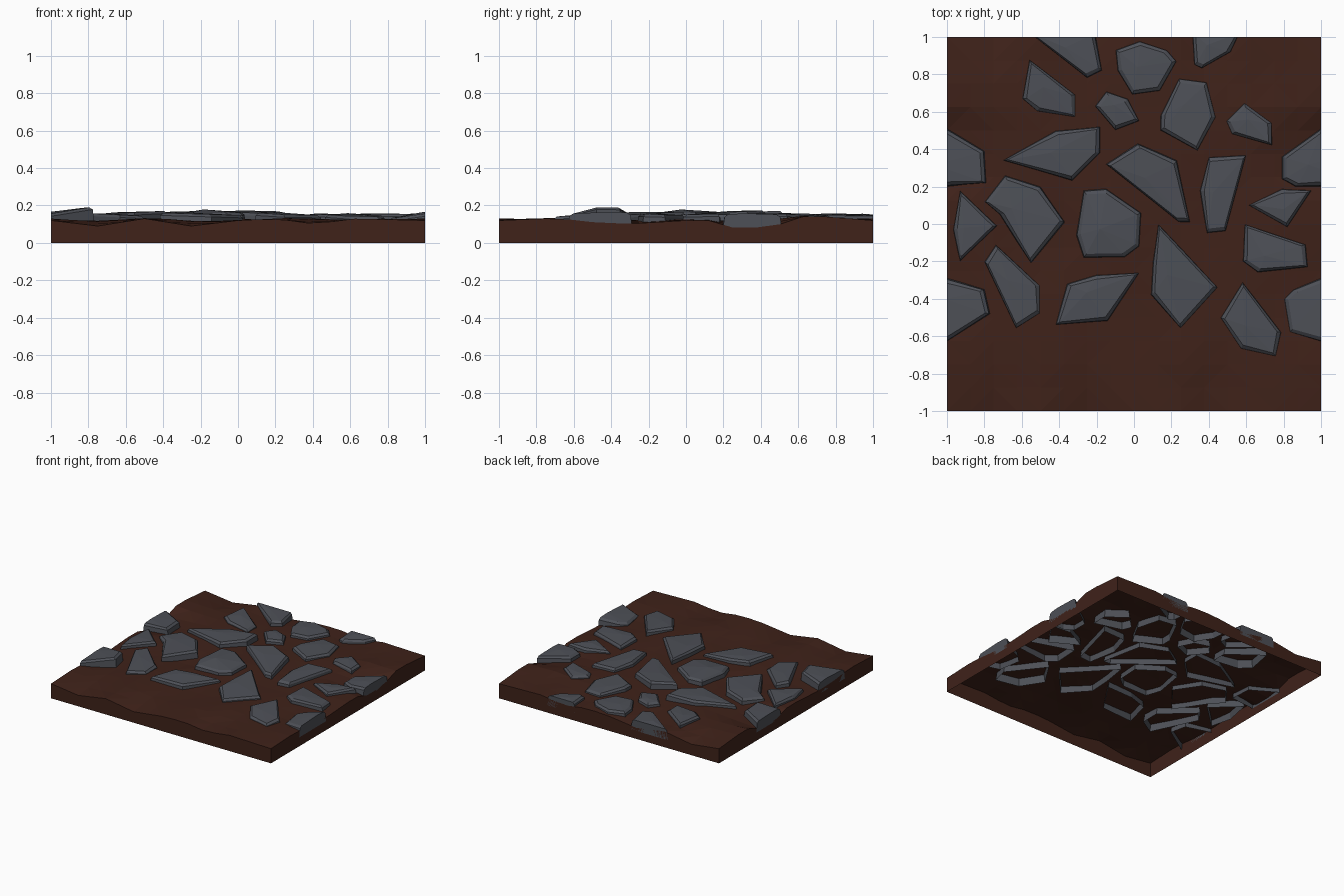
import bpy, bmesh, math, random
from mathutils import Vector

if "Cube" in bpy.data.objects:
    bpy.data.objects.remove(bpy.data.objects["Cube"])

random.seed(4)


def material(name, rgb):
    m = bpy.data.materials.new(name)
    m.diffuse_color = (*rgb, 1)
    m.use_nodes = True
    m.node_tree.nodes["Principled BSDF"].inputs["Base Color"].default_value = m.diffuse_color
    return m


def finish(bm, name, mat):
    me = bpy.data.meshes.new(name)
    bm.to_mesh(me)
    bm.free()
    ob = bpy.data.objects.new(name, me)
    bpy.context.collection.objects.link(ob)
    me.materials.append(mat)
    return ob


SOIL = material("soil", (0.05, 0.016, 0.010))
SLATE = material("slate", (0.075, 0.08, 0.095))


def lerp(profile, t):
    for (a, za), (b, zb) in zip(profile, profile[1:]):
        if t <= b:
            return za + (zb - za) * (t - a) / (b - a)
    return profile[-1][1]


# Edge height profiles of the soil (front/back edge in x, side edges in y)
FRONT = [(-1, .12), (-.75, .09), (-.5, .13), (-.25, .09), (0, .12), (.2, .13), (.42, .10), (.6, .13), (1, .12)]
SIDE = [(-1, .12), (-.75, .13), (-.62, .125), (-.45, .105), (-.25, .105), (0, .12), (.12, .12),
        (.25, .082), (.45, .082), (.62, .14), (.75, .14), (1, .12)]
BUMPS = [(.8, .58, .04), (-.8, .75, .025), (.3, -.75, .015), (-.4, -.8, .015), (-.4, -.1, -.01)]


def soil_height(x, y):
    z = .122 + (lerp(FRONT, x) - .12) * abs(y) ** 4 + (lerp(SIDE, y) - .12) * abs(x) ** 4
    z -= .002 * max(abs(x), abs(y)) ** 4
    fade = (1 - x ** 4) * (1 - y ** 4)
    for bx, by, h in BUMPS:
        z += fade * h * math.exp(-((x - bx) ** 2 + (y - by) ** 2) / .025)
    return z + fade * .008 * math.sin(7 * x + 2) * math.cos(6 * y)


# Soil: faceted top sheet with skirt walls, open underneath
bm = bmesh.new()
bmesh.ops.create_grid(bm, x_segments=16, y_segments=16, size=1)
for v in bm.verts:
    v.co.z = soil_height(v.co.x, v.co.y)
rim = [e for e in bm.edges if e.is_boundary]
skirt = bmesh.ops.extrude_edge_only(bm, edges=rim)["geom"]
for v in skirt:
    if isinstance(v, bmesh.types.BMVert):
        v.co.z = 0
bmesh.ops.triangulate(bm, faces=bm.faces[:])
bmesh.ops.recalc_face_normals(bm, faces=bm.faces[:])
finish(bm, "soil", SOIL)

count = 0


def stone(outline, z=.15, tilt=(0, 0), crown=.006, shift=0):
    """Bevelled slab from a plan outline, clipped to the tile, open below."""
    global count
    count += 1
    pts = [Vector(p) for p in outline]
    if sum(a.cross(b) for a, b in zip(pts, pts[1:] + pts[:1])) < 0:
        pts.reverse()
    c = sum(pts, Vector((0, 0))) / len(pts)
    top = lambda p: z + (p - c).dot(Vector(tilt))
    bm = bmesh.new()
    rings = []
    for inset, drop in ((-.004, None), (.006, .014), (.026, 0)):
        ring = []
        for p in pts:
            q = p - (p - c).normalized() * inset
            h = z - .085 if drop is None else top(q) - drop
            ring.append(bm.verts.new((q.x + shift, q.y, h)))
        rings.append(ring)
    n = len(pts)
    bm.faces.new(rings[0][::-1])
    for lo, hi in zip(rings, rings[1:]):
        for i in range(n):
            j = (i + 1) % n
            bm.faces.new((lo[i], lo[j], hi[j], hi[i]))
    off = c + (pts[0] - c) * .25
    peak = bm.verts.new((off.x + shift, off.y, top(off) + crown))
    for i in range(n):
        bm.faces.new((rings[2][i], rings[2][(i + 1) % n], peak))
    # Clip at the tile borders and cap the cuts
    for axis in ((1, 0, 0), (-1, 0, 0), (0, 1, 0)):
        bm.normal_update()
        cut = bmesh.ops.bisect_plane(bm, geom=bm.verts[:] + bm.edges[:] + bm.faces[:],
                                     plane_co=axis, plane_no=axis, clear_outer=True)["geom_cut"]
        edges = [e for e in cut if isinstance(e, bmesh.types.BMEdge)]
        if edges:
            bmesh.ops.holes_fill(bm, edges=edges)
    bmesh.ops.recalc_face_normals(bm, faces=bm.faces[:])
    bmesh.ops.delete(bm, geom=[f for f in bm.faces if f.normal.z < -.95], context="FACES_ONLY")
    finish(bm, f"stone_{count:02d}", SLATE)


# Back row
stone([(-.57, 1.03), (-.25, .78), (-.17, .82), (-.21, 1.03)], .15)
stone([(-.1, .93), (.03, .98), (.18, .93), (.23, .87), (.14, .71), (-.01, .69), (-.09, .82)], .15)
stone([(.31, 1.03), (.32, .85), (.36, .83), (.52, .92), (.57, 1.03)], .145)
stone([(-.56, .88), (-.6, .67), (-.52, .6), (-.31, .57), (-.31, .69)], .148, (-.05, .02))
stone([(-.15, .71), (-.21, .63), (-.1, .5), (.03, .55), (-.03, .67)], .148)
stone([(.24, .78), (.14, .58), (.14, .5), (.34, .39), (.44, .57), (.39, .76)], .152, (-.04, -.03))
stone([(.59, .65), (.49, .55), (.52, .48), (.74, .42), (.74, .54)], .15, (.04, 0))
# Middle rows
stone([(-.42, .5), (-.18, .52), (-.18, .38), (-.33, .23), (-.7, .34)], .162, (.04, .02))
stone([(.02, .43), (.23, .34), (.3, .01), (.24, .01), (-.15, .32)], .164, (0, .05))
stone([(.4, .36), (.6, .37), (.49, -.04), (.39, -.05), (.35, .18)], .152)
stone([(.61, .1), (.79, .19), (.95, .18), (.82, -.02)], .15, (.04, 0))
stone([(-.69, .26), (-.5, .2), (-.37, .01), (-.55, -.21), (-.72, .05), (-.8, .12)], .16, (.05, 0))
stone([(-.93, .18), (-.73, -.01), (-.93, -.2), (-.97, -.03)], .15, (.06, 0))
stone([(-.27, .18), (-.15, .19), (.04, .06), (.03, -.12), (-.05, -.18), (-.27, -.18), (-.31, -.06)],
      .163, (0, .02), .016)
# Front rows
stone([(.13, 0), (.45, -.34), (.25, -.56), (.09, -.38), (.1, -.2)], .158, (-.04, .02))
stone([(.59, 0), (.92, -.11), (.93, -.23), (.66, -.26), (.58, -.2)], .152, (0, -.03))
stone([(-.74, -.11), (-.5, -.33), (-.5, -.48), (-.63, -.56), (-.8, -.2)], .15, (-.05, 0))
stone([(-.2, -.27), (.03, -.26), (-.14, -.52), (-.42, -.54), (-.36, -.32)], .155, (-.03, 0))
stone([(.58, -.31), (.79, -.58), (.76, -.71), (.57, -.67), (.46, -.5)], .148, (0, .05))
# Stones wrapping across the side edges, one half on each side
for shift in (0, -2):
    stone([(.79, .36), (.79, .24), (.86, .2), (1, .2), (1.21, .22), (1.2, .39), (1, .51)],
          .152, (.03, 0), shift=shift)
    stone([(1, -.29), (.85, -.35), (.8, -.4), (.83, -.58), (1, -.63), (1.23, -.48), (1.2, -.35)],
          .158, (.15, .02), shift=shift)
